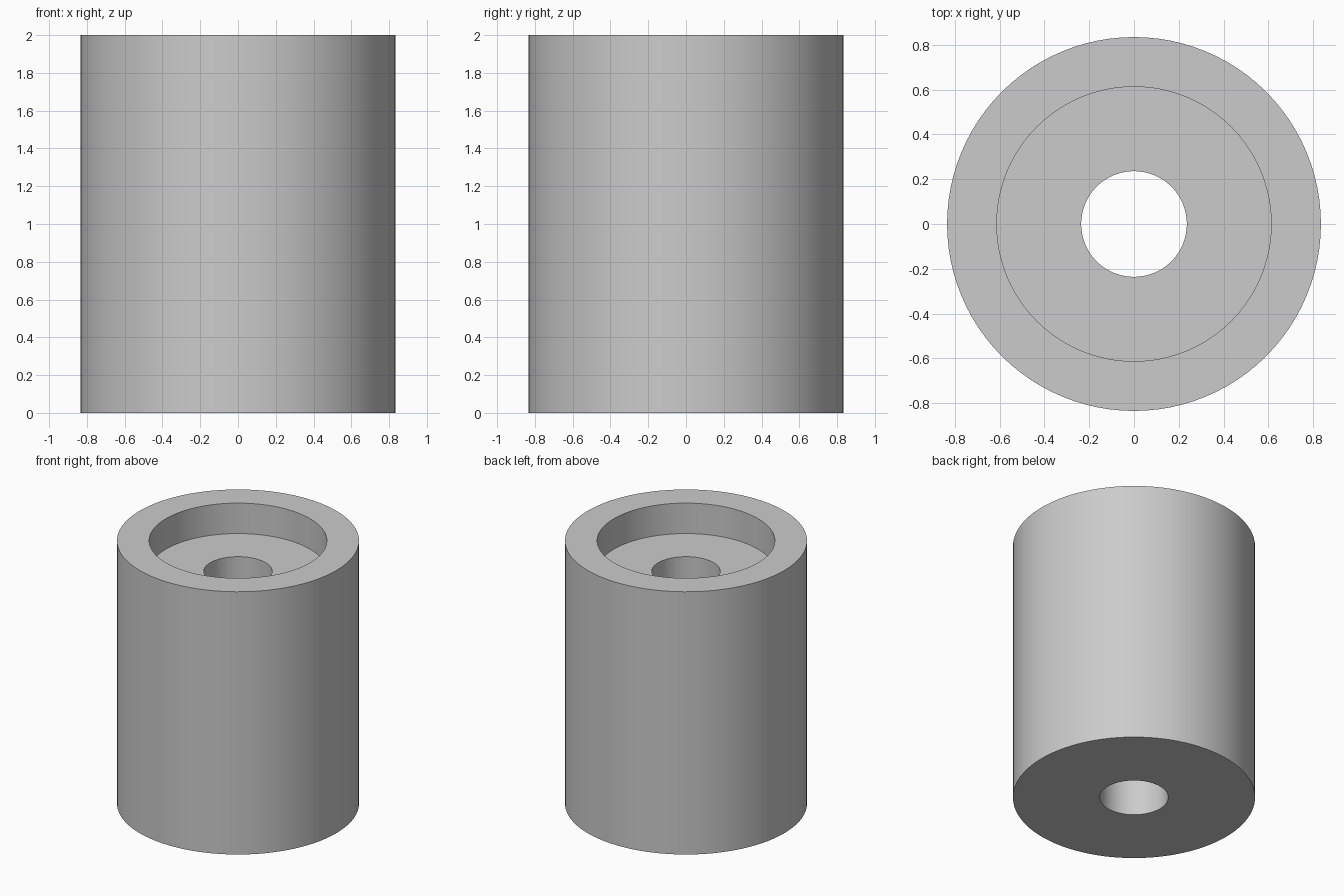
import bpy
import bmesh
import math

cube = bpy.data.objects.get("Cube")
if cube:
    bpy.data.objects.remove(cube, do_unlink=True)

# Dimensions
OUTER, RECESS, BORE = 0.835, 0.613, 0.236
HEIGHT, RECESS_DEPTH = 2.0, 0.232
SEGMENTS = 96

# Plain grey material
grey = bpy.data.materials.new("plain grey")
grey.use_nodes = True
colour = (0.6, 0.6, 0.6, 1.0)
grey.diffuse_color = colour
grey.node_tree.nodes["Principled BSDF"].inputs["Base Color"].default_value = colour

# Closed wall section: outer wall, rim, recess, through bore
floor = HEIGHT - RECESS_DEPTH
section = [(BORE, 0), (OUTER, 0), (OUTER, HEIGHT),
           (RECESS, HEIGHT), (RECESS, floor), (BORE, floor)]

# Revolve the section around the vertical axis
bm = bmesh.new()
verts = [bm.verts.new((r, 0, z)) for r, z in section]
edges = [bm.edges.new((v, verts[i - 1])) for i, v in enumerate(verts)]
bmesh.ops.spin(bm, geom=verts + edges, cent=(0, 0, 0), axis=(0, 0, 1),
               angle=math.tau, steps=SEGMENTS, use_merge=True)
bmesh.ops.remove_doubles(bm, verts=bm.verts[:], dist=0.0001)
bmesh.ops.recalc_face_normals(bm, faces=bm.faces[:])

mesh = bpy.data.meshes.new("counterbored_sleeve")
bm.to_mesh(mesh)
bm.free()
mesh.materials.append(grey)
sleeve = bpy.data.objects.new("counterbored_sleeve", mesh)
bpy.context.collection.objects.link(sleeve)

# Smooth walls with crisp rims
bpy.ops.object.select_all(action="DESELECT")
sleeve.select_set(True)
bpy.context.view_layer.objects.active = sleeve
bpy.ops.object.shade_smooth_by_angle(angle=math.radians(30))
